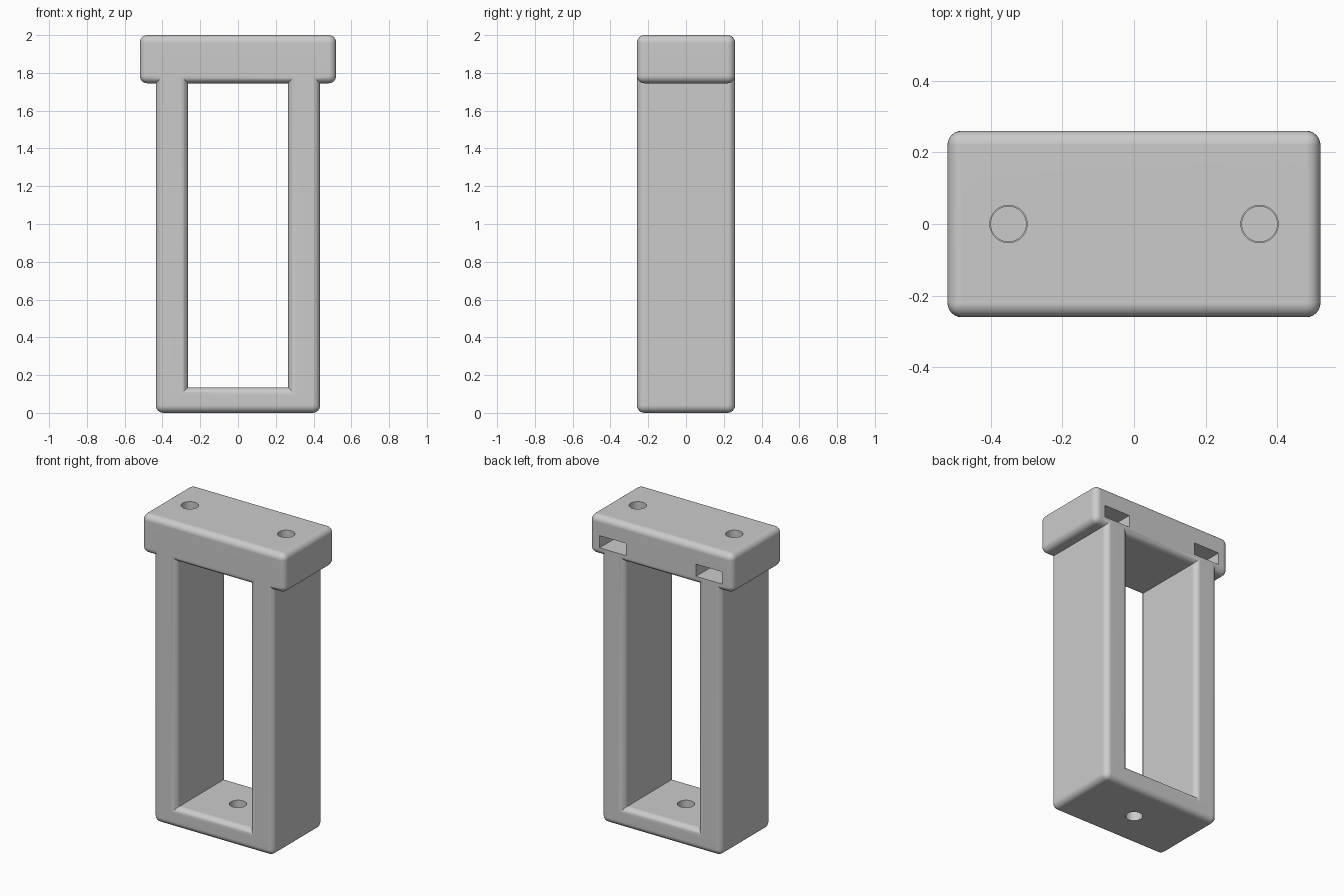
import bpy
import bmesh
import math
from mathutils import Matrix

cube = bpy.data.objects.get("Cube")
if cube:
    bpy.data.objects.remove(cube, do_unlink=True)

HALF_DEPTH = 0.26
ROUND = 0.04

grey = bpy.data.materials.new("light grey plastic")
grey.use_nodes = True
colour = (0.6, 0.6, 0.6, 1)
grey.diffuse_color = colour
grey.node_tree.nodes["Principled BSDF"].inputs["Base Color"].default_value = colour


def add_object(name, bm):
    mesh = bpy.data.meshes.new(name)
    bm.to_mesh(mesh)
    bm.free()
    mesh.materials.append(grey)
    obj = bpy.data.objects.new(name, mesh)
    bpy.context.collection.objects.link(obj)
    return obj


def box(name, low, high, radius=0.0, vertical_only=False):
    """Box between two corners, with rounded edges if a radius is given."""
    bm = bmesh.new()
    bmesh.ops.create_cube(bm, size=1)
    for v in bm.verts:
        v.co = [a + (c + 0.5) * (b - a) for a, b, c in zip(low, high, v.co)]
    if radius:
        edges = [e for e in bm.edges if not vertical_only
                 or abs(e.verts[0].co.z - e.verts[1].co.z) > radius]
        bmesh.ops.bevel(bm, geom=edges, offset=radius, segments=6,
                        profile=0.5, affect='EDGES')
    return add_object(name, bm)


def hole(name, x, z_low, z_high, radius):
    bm = bmesh.new()
    place = Matrix.Translation((x, 0, (z_low + z_high) / 2))
    bmesh.ops.create_cone(bm, cap_ends=True, segments=48, radius1=radius,
                          radius2=radius, depth=z_high - z_low, matrix=place)
    return add_object(name, bm)


def combine(target, tool, operation):
    mod = target.modifiers.new(operation.lower(), 'BOOLEAN')
    mod.operation = operation
    mod.solver = 'EXACT'
    mod.object = tool
    bpy.context.view_layer.objects.active = target
    bpy.ops.object.modifier_apply(modifier=mod.name)
    bpy.data.objects.remove(tool, do_unlink=True)


# Base bar, two legs and the wider cap, fused into one body
body = box("bracket_frame", (-0.435, -HALF_DEPTH, 0), (0.435, HALF_DEPTH, 0.135), ROUND)
cap = box("cap", (-0.52, -HALF_DEPTH, 1.745), (0.52, HALF_DEPTH, 2), ROUND)
for side, x0, x1 in (("left", 0.265, 0.435), ("right", -0.435, -0.265)):
    leg = box(side + "_leg", (x0, -HALF_DEPTH, 0.09), (x1, HALF_DEPTH, 1.85), ROUND, True)
    combine(body, leg, 'UNION')
combine(body, cap, 'UNION')

# Screw holes in the cap, with nut slots open to the back
for x in (-0.35, 0.35):
    slot = box("nut_slot", (x - 0.095, -0.095, 1.795), (x + 0.095, 0.4, 1.875))
    combine(body, slot, 'DIFFERENCE')
    combine(body, hole("screw_hole", x, 1.85, 2.1, 0.052), 'DIFFERENCE')
    combine(body, hole("screw_tip_hole", x, 1.65, 1.82, 0.049), 'DIFFERENCE')

# Mounting hole through the base
combine(body, hole("base_hole", 0, -0.1, 0.3, 0.052), 'DIFFERENCE')

# Smooth rounds, flat large faces
bpy.ops.object.select_all(action='DESELECT')
body.select_set(True)
bpy.context.view_layer.objects.active = body
bpy.ops.object.shade_smooth_by_angle(angle=math.radians(30))
normals = body.modifiers.new("flat faces", 'WEIGHTED_NORMAL')
normals.keep_sharp = True
